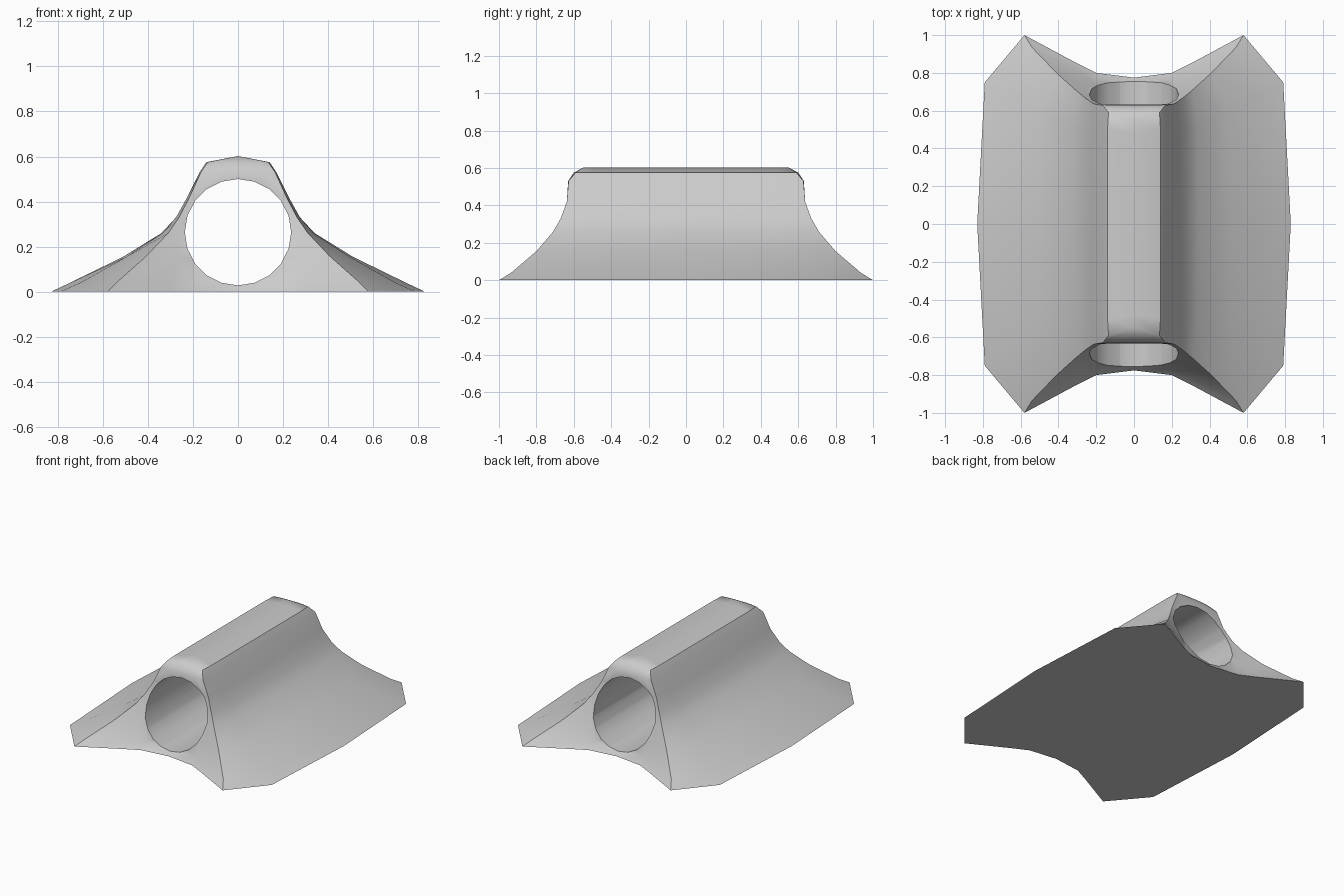
import bpy, bmesh, math

if "Cube" in bpy.data.objects:
    bpy.data.objects.remove(bpy.data.objects["Cube"])

# Each level: z, then quarter outline points (x, y) from mid side to mid end
LEVELS = [
    (0.00,  [(.83, 0), (.79, .75), (.58, 1.0), (.31, .855), (.20, .80), (0, .775)]),
    (0.04,  [(.745, 0), (.70, .69), (.54, .935), (.29, .81), (.20, .765), (0, .745)]),
    (0.155, [(.51, 0), (.495, .58), (.41, .80), (.27, .745), (.20, .725), (0, .71)]),
    (0.26,  [(.34, 0), (.335, .52), (.31, .71), (.25, .69), (.18, .675), (0, .665)]),
    (0.33,  [(.275, 0), (.275, .50), (.262, .67), (.22, .66), (.15, .65), (0, .645)]),
    (0.42,  [(.225, 0), (.225, .50), (.215, .637), (.17, .635), (.12, .635), (0, .635)]),
    (0.53,  [(.17, 0), (.17, .50), (.165, .628), (.12, .63), (.07, .63), (0, .63)]),
    (0.575, [(.14, 0), (.14, .50), (.135, .59), (.10, .595), (.05, .60), (0, .60)]),
    (0.602, [(0, 0), (0, .48), (0, .55), (0, .55), (0, .55), (0, .55)]),
]


def full_ring(q):
    """Mirror a quarter outline into a closed loop."""
    half = q + [(-x, y) for x, y in reversed(q[:-1])]
    return half + [(x, -y) for x, y in reversed(half[1:-1])]


# Flared body, lofted through the levels
bm = bmesh.new()
rings = [[bm.verts.new((x, y, z)) for x, y in full_ring(q)] for z, q in LEVELS]
n = len(rings[0])
bm.faces.new(rings[0][::-1])
for a, b in zip(rings, rings[1:]):
    for i in range(n):
        j = (i + 1) % n
        bm.faces.new((a[i], a[j], b[j], b[i]))
bmesh.ops.remove_doubles(bm, verts=bm.verts[:], dist=1e-4)
bmesh.ops.recalc_face_normals(bm, faces=bm.faces[:])
mesh = bpy.data.meshes.new("flared_body")
bm.to_mesh(mesh)
bm.free()
body = bpy.data.objects.new("flared_body", mesh)
bpy.context.collection.objects.link(body)

# Round bore running front to back
bpy.ops.mesh.primitive_cylinder_add(vertices=20, radius=.236, depth=2.4,
                                    location=(0, 0, .264), rotation=(math.pi / 2, 0, 0))
bore = bpy.context.object
bore.name = "bore_cutter"
bore.hide_render = True

cut = body.modifiers.new("bore", 'BOOLEAN')
cut.object = bore
cut.operation = 'DIFFERENCE'
cut.solver = 'EXACT'

bpy.ops.object.select_all(action='DESELECT')
body.select_set(True)
bpy.context.view_layer.objects.active = body
bpy.ops.object.modifier_apply(modifier="bore")
bpy.data.objects.remove(bore)
bpy.ops.object.shade_smooth_by_angle(angle=math.radians(40))
